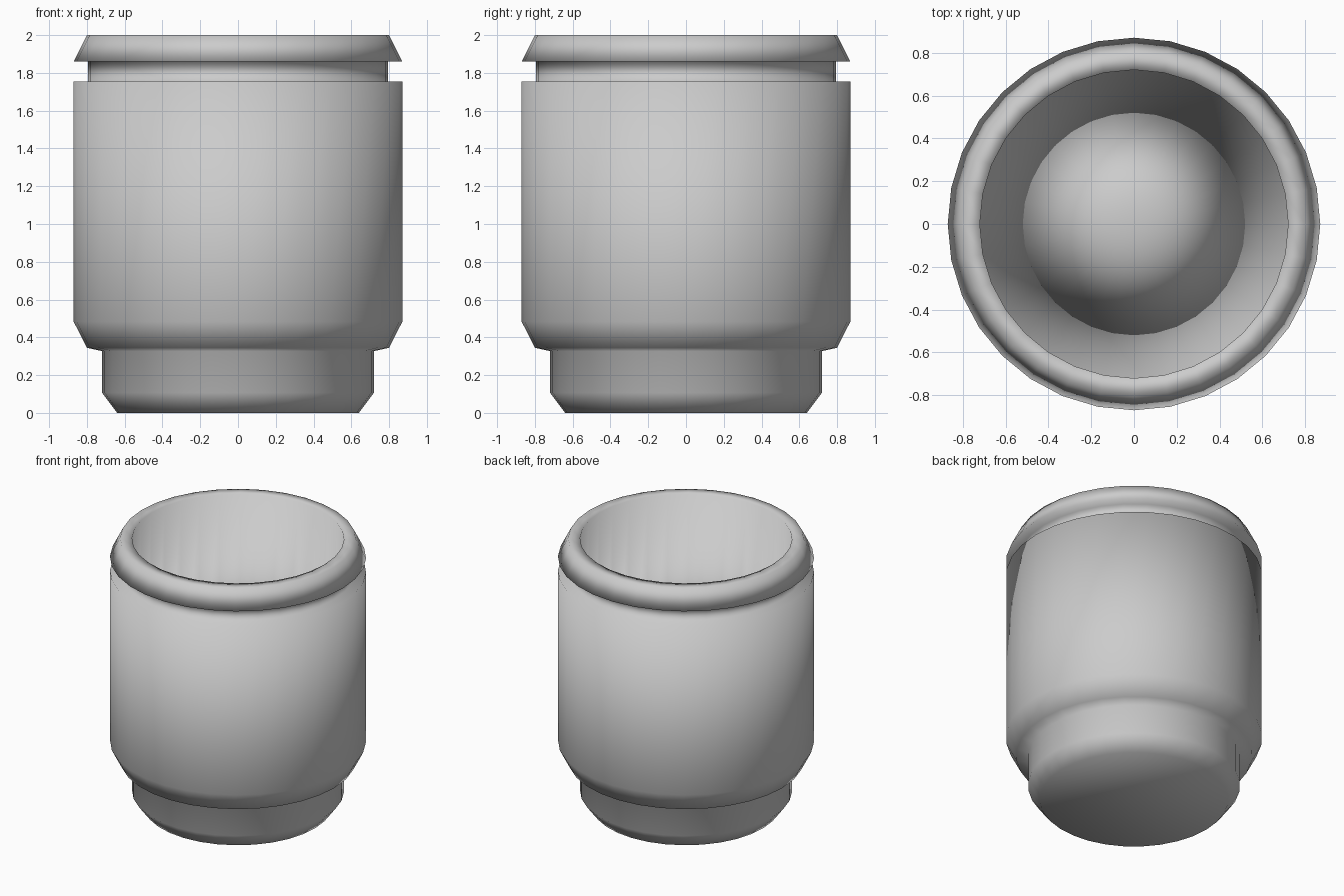
import bpy, bmesh
from math import cos, sin, tau

cube = bpy.data.objects.get("Cube")
if cube:
    bpy.data.objects.remove(cube, do_unlink=True)

SIDES = 32

# Single flat colour
grey = bpy.data.materials.new("plain grey")
grey.use_nodes = True
colour = (0.6, 0.6, 0.6, 1)
grey.diffuse_color = colour
grey.node_tree.nodes["Principled BSDF"].inputs["Base Color"].default_value = colour

bm = bmesh.new()


def ring(radius, z):
    return [bm.verts.new((radius * cos(tau * i / SIDES), radius * sin(tau * i / SIDES), z))
            for i in range(SIDES)]


def bridge(a, b):
    for i in range(SIDES):
        j = (i + 1) % SIDES
        bm.faces.new((a[i], a[j], b[j], b[i]))


# Outer profile: tapered foot, body with shoulder, neck groove, flared rim
foot = [(0.64, 0), (0.72, 0.107)]
joint = (0.72, 0.327)
body = [(0.80, 0.345), (0.87, 0.483), (0.87, 1.755)]
neck = [(0.795, 1.755), (0.795, 1.86)]
rim = [(0.87, 1.86), (0.80, 2.0), (0.72, 2.0)]
rings = [ring(r, z) for r, z in foot + [joint] + body + neck + rim]
for lower, upper in zip(rings, rings[1:]):
    bridge(lower, upper)

# Inner wall runs from the rim down to the joint of foot and body
floor_ring = rings[len(foot)]
bridge(rings[-1], floor_ring)

# Inside floor and underside
centre = bm.verts.new((0, 0, joint[1]))
for i in range(SIDES):
    bm.faces.new((floor_ring[i], floor_ring[(i + 1) % SIDES], centre))
bm.faces.new(rings[0][::-1])

for face in bm.faces:
    face.smooth = True

mesh = bpy.data.meshes.new("cup")
bm.to_mesh(mesh)
bm.free()
mesh.materials.append(grey)
cup = bpy.data.objects.new("cup", mesh)
bpy.context.scene.collection.objects.link(cup)
